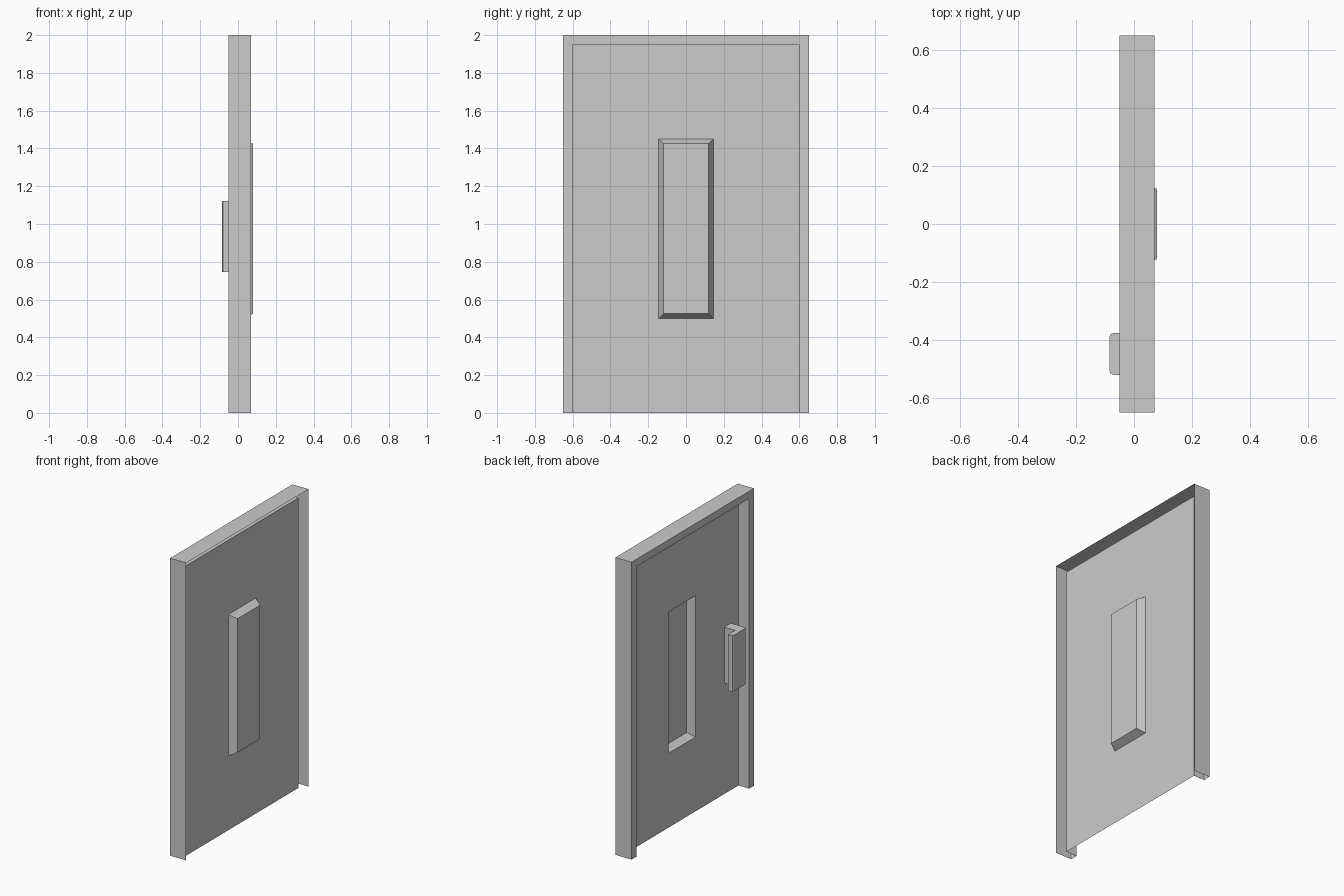
import bpy
import bmesh

if "Cube" in bpy.data.objects:
    bpy.data.objects.remove(bpy.data.objects["Cube"])


def make_object(name, bm):
    bmesh.ops.remove_doubles(bm, verts=bm.verts, dist=1e-5)
    bmesh.ops.recalc_face_normals(bm, faces=bm.faces)
    mesh = bpy.data.meshes.new(name)
    bm.to_mesh(mesh)
    bm.free()
    obj = bpy.data.objects.new(name, mesh)
    bpy.context.collection.objects.link(obj)
    return obj


def bridge(bm, a, b, closed):
    """Quads between two rows of vertices."""
    n = len(a)
    for i in range(n if closed else n - 1):
        j = (i + 1) % n
        bm.faces.new((a[i], a[j], b[j], b[i]))


def rect(bm, x, half_width, z0, z1):
    """Rectangle of vertices facing along x."""
    w = half_width
    return [bm.verts.new((x, y, z)) for y, z in ((-w, z0), (w, z0), (w, z1), (-w, z1))]


# Door frame: folded sheet section (x, inset) swept up, across and down
section = [(0.07, 0.0), (-0.05, 0.0), (-0.05, 0.05), (0.03, 0.05)]
bm = bmesh.new()
rows = []
for x, inset in section:
    w, h = 0.65 - inset, 2.0 - inset
    rows.append([bm.verts.new((x, y, z)) for y, z in ((-w, 0), (-w, h), (w, h), (w, 0))])
for a, b in zip(rows, rows[1:]):
    bridge(bm, a, b, False)
make_object("door_frame", bm)

# Door leaf: flat sheet with a tapered window recess pressed through it
bm = bmesh.new()
outer = rect(bm, 0.03, 0.6, 0.0, 1.95)
lip = rect(bm, 0.03, 0.145, 0.5, 1.45)
pane = rect(bm, 0.08, 0.12, 0.525, 1.425)
bridge(bm, outer, lip, True)
bridge(bm, lip, pane, True)
bm.faces.new(pane)
make_object("door_leaf", bm)

# Handle: hooked profile in plan, extruded upwards
profile = [(0.03, -0.52), (-0.07, -0.52), (-0.0805, -0.5155), (-0.085, -0.505),
           (-0.085, -0.39), (-0.0805, -0.3795), (-0.07, -0.375), (-0.05, -0.375),
           (-0.05, -0.45), (0.03, -0.45)]
bm = bmesh.new()
base = bm.faces.new([bm.verts.new((x, y, 0.745)) for x, y in profile])
ext = bmesh.ops.extrude_face_region(bm, geom=[base], use_keep_orig=True)
top = [v for v in ext["geom"] if isinstance(v, bmesh.types.BMVert)]
bmesh.ops.translate(bm, verts=top, vec=(0, 0, 0.377))
make_object("door_handle", bm)
